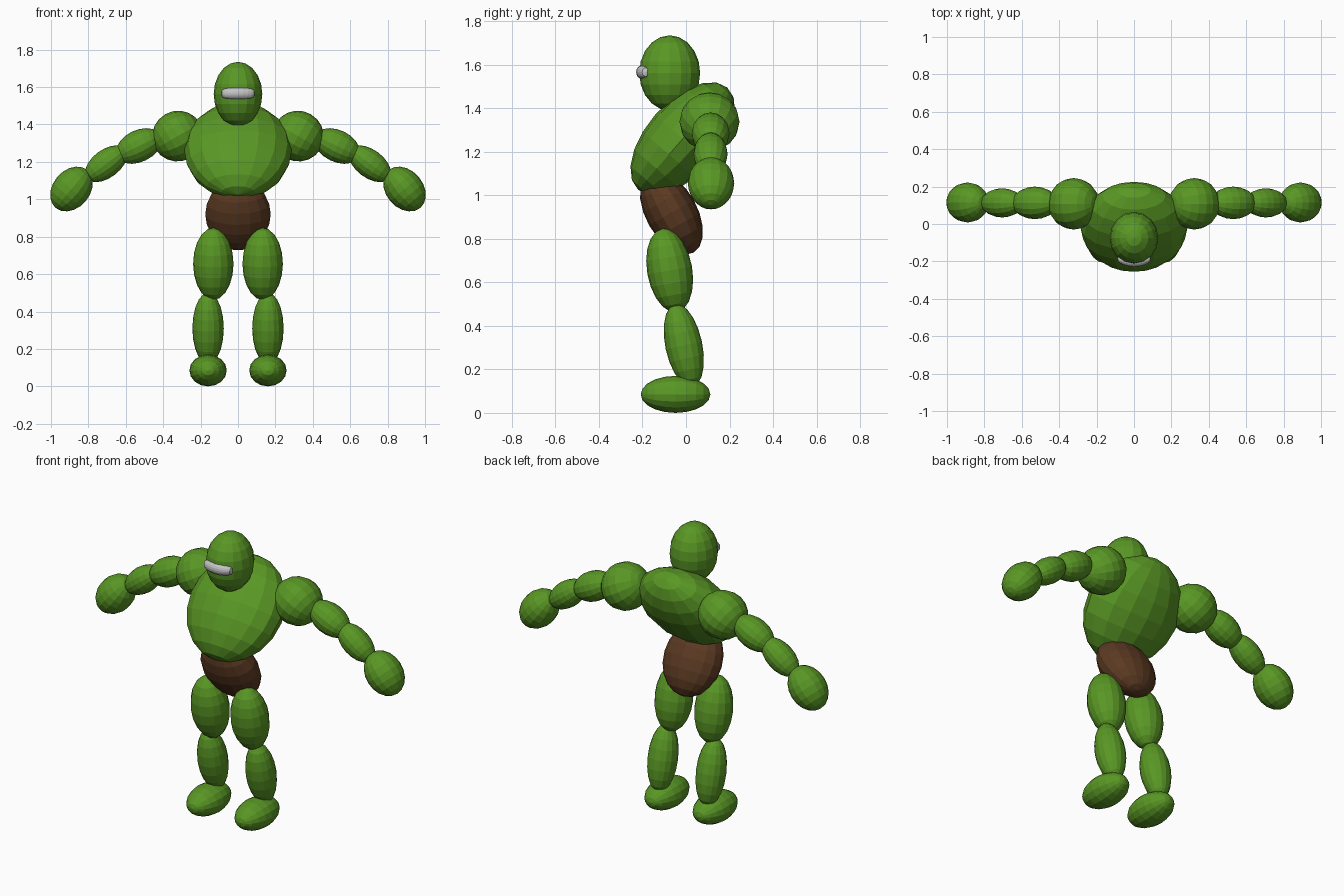
import bpy
import bmesh
from math import radians
from mathutils import Matrix, Euler, Vector

if "Cube" in bpy.data.objects:
    bpy.data.objects.remove(bpy.data.objects["Cube"], do_unlink=True)


def make_material(name, rgb):
    mat = bpy.data.materials.new(name)
    mat.use_nodes = True
    mat.diffuse_color = (*rgb, 1)
    mat.node_tree.nodes["Principled BSDF"].inputs["Base Color"].default_value = (*rgb, 1)
    return mat


green = make_material("skin_green", (0.10, 0.31, 0.018))
brown = make_material("shorts_brown", (0.105, 0.042, 0.016))
grey = make_material("eye_grey", (0.55, 0.55, 0.55))


def ellipsoid(name, loc, radii, tilt=(0, 0, 0), mat=green, shape=None):
    """Faceted sphere, optionally reshaped, then stretched, tilted and placed."""
    bm = bmesh.new()
    bmesh.ops.create_uvsphere(bm, u_segments=16, v_segments=10, radius=1)
    if shape:
        for v in bm.verts:
            v.co = shape(v.co)
    rot = Euler([radians(a) for a in tilt]).to_matrix().to_4x4()
    bm.transform(rot @ Matrix.Diagonal((*radii, 1)))
    mesh = bpy.data.meshes.new(name)
    bm.to_mesh(mesh)
    bm.free()
    mesh.materials.append(mat)
    obj = bpy.data.objects.new(name, mesh)
    obj.location = loc
    bpy.context.collection.objects.link(obj)
    return obj


# Head and trunk
ellipsoid("head", (0, -0.075, 1.562), (0.13, 0.14, 0.173))
ellipsoid("torso", (0, -0.015, 1.26), (0.287, 0.168, 0.312), (-41, 0, 0))
ellipsoid("shorts", (0, -0.067, 0.92), (0.175, 0.118, 0.21), (29, 0, 0), brown)


# Eye band: blunt-ended bar that curves around the face
def bar(co):
    ring = max(1 - co.z ** 2, 0) ** 0.5
    k = ring ** -0.6 if ring > 0.01 else 0
    return Vector((co.x * k, co.y * k + 0.8 * co.z ** 2, co.z))


ellipsoid("eye_band", (0, -0.204, 1.566), (0.031, 0.025, 0.09), (0, 90, 0), grey, bar)

# Limbs: name, centre, radii, tilt, for the +x side
limbs = [
    ("shoulder", (0.322, 0.108, 1.338), (0.135, 0.138, 0.138), (0, 120, 0)),
    ("upper_arm", (0.53, 0.113, 1.285), (0.085, 0.087, 0.13), (0, 116, 0)),
    ("forearm", (0.705, 0.113, 1.19), (0.075, 0.078, 0.13), (0, 127, 0)),
    ("fist", (0.89, 0.115, 1.055), (0.1, 0.107, 0.132), (0, 140, 0)),
    ("thigh", (0.132, -0.075, 0.655), (0.108, 0.104, 0.195), (10, 0, 0)),
    ("shin", (0.16, -0.01, 0.31), (0.084, 0.085, 0.195), (12, 0, 0)),
    ("foot", (0.16, -0.048, 0.085), (0.1, 0.085, 0.16), (90, 0, 0)),
]
for side, sign in (("left", 1), ("right", -1)):
    for name, (x, y, z), radii, (rx, ry, rz) in limbs:
        ellipsoid(f"{side}_{name}", (x * sign, y, z), radii, (rx, ry * sign, rz))
